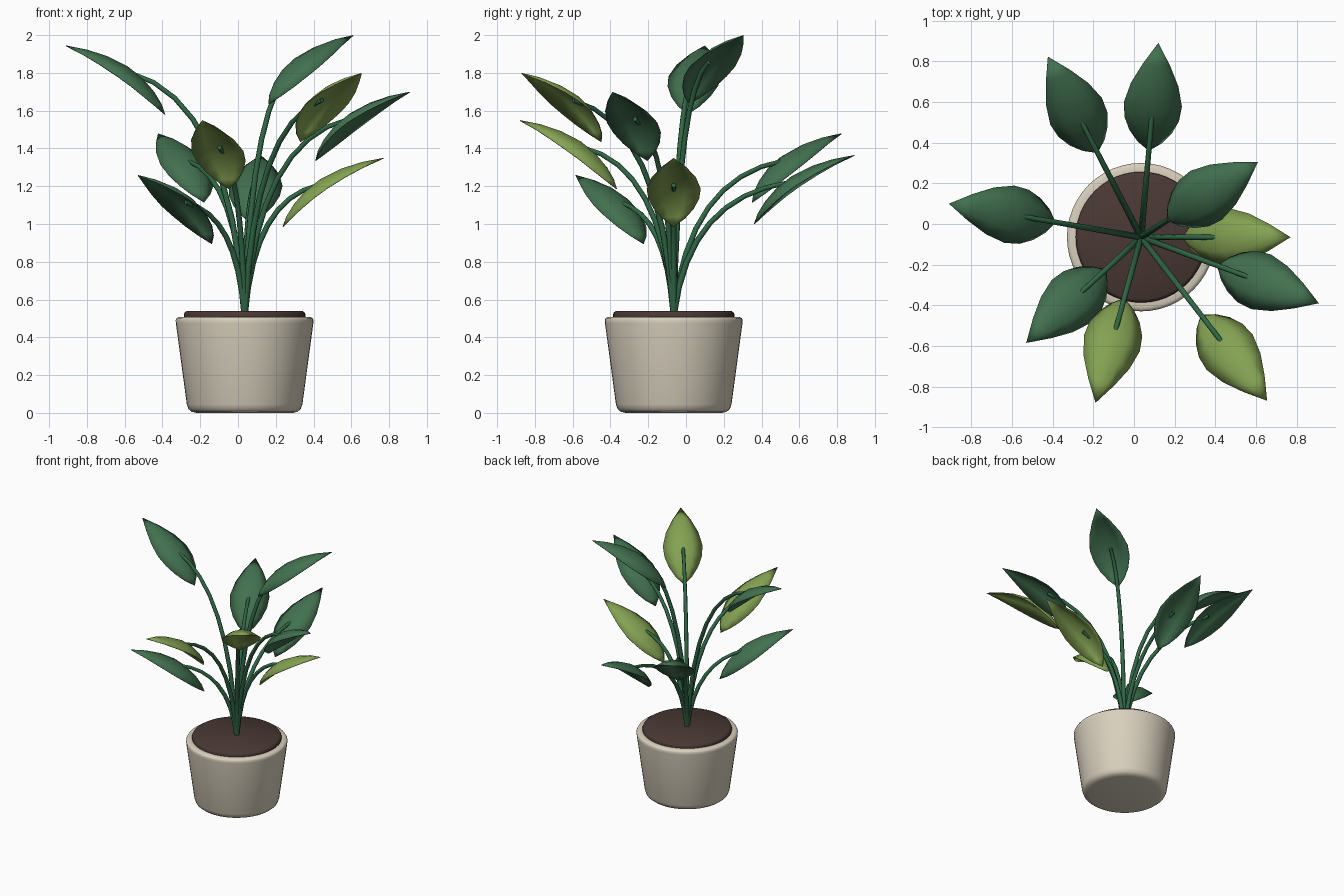
import bpy, bmesh, math
from mathutils import Vector, Matrix

if "Cube" in bpy.data.objects:
    bpy.data.objects.remove(bpy.data.objects["Cube"])

CENTER = Vector((0.035, -0.065, 0))


def material(name, rgb):
    m = bpy.data.materials.new(name)
    m.diffuse_color = (*rgb, 1)
    m.use_nodes = True
    m.node_tree.nodes["Principled BSDF"].inputs["Base Color"].default_value = m.diffuse_color
    return m


CREAM = material("cream_ceramic", (0.69, 0.63, 0.51))
SOIL = material("dark_soil", (0.068, 0.040, 0.034))
GREEN = material("deep_green", (0.055, 0.165, 0.080))
LIME = material("light_green", (0.23, 0.36, 0.085))
STEM = material("stem_green", (0.030, 0.135, 0.060))


def finish(bm, name, mat, angle=40):
    bmesh.ops.remove_doubles(bm, verts=bm.verts, dist=1e-5)
    me = bpy.data.meshes.new(name)
    bm.to_mesh(me)
    bm.free()
    me.materials.append(mat)
    ob = bpy.data.objects.new(name, me)
    bpy.context.collection.objects.link(ob)
    bpy.ops.object.select_all(action='DESELECT')
    ob.select_set(True)
    bpy.context.view_layer.objects.active = ob
    bpy.ops.object.shade_smooth_by_angle(angle=math.radians(angle))
    return ob


def grid_faces(bm, rows, closed=False):
    for a, b in zip(rows, rows[1:]):
        n = len(a)
        for j in range(n if closed else n - 1):
            k = (j + 1) % n
            bm.faces.new((a[j], a[k], b[k], b[j]))


def lathe(name, profile, mat, sides=48):
    bm = bmesh.new()
    rows = []
    for r, z in profile:
        rows.append([bm.verts.new(CENTER + Vector((r * math.cos(t), r * math.sin(t), z)))
                     for t in (2 * math.pi * i / sides for i in range(sides))])
    grid_faces(bm, rows, closed=True)
    bm.faces.new(rows[0][::-1])
    bm.faces.new(rows[-1])
    return finish(bm, name, mat)


# Pot with rounded foot and lip, filled with a raised soil disc
lathe("pot", [(0.255, 0), (0.28, 0.006), (0.297, 0.02), (0.306, 0.045), (0.364, 0.475),
              (0.365, 0.492), (0.36, 0.502), (0.347, 0.508), (0.322, 0.508),
              (0.316, 0.495), (0.31, 0.45)], CREAM)
lathe("soil", [(0.30, 0.46), (0.318, 0.47), (0.322, 0.52), (0.317, 0.532),
               (0.305, 0.54)], SOIL)

# Leaf midrib: outward distance, height, half width
RIB = [(0, 0, 0), (0.02, 0.055, 0.06), (0.06, 0.12, 0.105), (0.12, 0.19, 0.135),
       (0.20, 0.253, 0.143), (0.31, 0.308, 0.117), (0.42, 0.343, 0.067), (0.534, 0.365, 0)]


def make_leaf(name, azimuth, tip_r, tip_z, mat):
    bm = bmesh.new()
    rows = []
    for i, (u, w, half) in enumerate(RIB):
        p, q = RIB[max(i - 1, 0)], RIB[min(i + 1, len(RIB) - 1)]
        normal = Vector((p[1] - q[1], 0, q[0] - p[0])).normalized()
        row = []
        for s in (-1, -0.5, 0, 0.5, 1):
            # blade arches down towards both edges
            co = Vector((u, s * half, w)) - normal * (0.42 * half * s * s)
            row.append(bm.verts.new(co))
        rows.append(row)
    grid_faces(bm, rows)
    bmesh.ops.remove_doubles(bm, verts=bm.verts, dist=1e-5)
    bmesh.ops.recalc_face_normals(bm, faces=bm.faces)
    if sum(f.normal.z for f in bm.faces) < 0:
        bmesh.ops.reverse_faces(bm, faces=bm.faces)
    place = (Matrix.Translation(CENTER) @ Matrix.Rotation(azimuth, 4, 'Z')
             @ Matrix.Translation((tip_r - RIB[-1][0], 0, tip_z - RIB[-1][1])))
    bm.transform(place)
    ob = finish(bm, name, mat)
    mod = ob.modifiers.new("thickness", 'SOLIDIFY')
    mod.thickness = 0.004


def make_stem(name, azimuth, end_r, end_z, steps=8, sides=8):
    # quadratic arch rising from the soil and bending outward under the blade
    z0 = 0.52
    p0 = Vector((0, 0, z0))
    p1 = Vector((0.13 * end_r, 0, z0 + 0.89 * (end_z - z0)))
    p2 = Vector((end_r, 0, end_z))
    bm = bmesh.new()
    rows = []
    for i in range(steps + 1):
        t = i / steps
        c = p0 * (1 - t) ** 2 + p1 * 2 * t * (1 - t) + p2 * t * t
        d = ((p1 - p0) * (1 - t) + (p2 - p1) * t).normalized()
        side = Vector((0, 1, 0))
        up = d.cross(side)
        rad = 0.017 - 0.005 * t
        rows.append([bm.verts.new(c + rad * (side * math.cos(a) + up * math.sin(a)))
                     for a in (2 * math.pi * k / sides for k in range(sides))])
    grid_faces(bm, rows, closed=True)
    bm.faces.new(rows[0][::-1])
    bm.faces.new(rows[-1])
    bmesh.ops.recalc_face_normals(bm, faces=bm.faces)
    bm.transform(Matrix.Translation(CENTER) @ Matrix.Rotation(azimuth, 4, 'Z'))
    finish(bm, name, STEM, 50)


# Each leaf: azimuth in degrees, tip radius, tip height, colour
LEAVES = [(170.1, 0.96, 1.945, GREEN), (117.3, 1.00, 1.48, GREEN), (84.9, 0.96, 1.365, GREEN),
          (32.8, 0.684, 2.0, GREEN), (0, 0.735, 1.35, LIME), (-20.4, 0.933, 1.70, GREEN),
          (-52.4, 1.016, 1.80, LIME), (-105.4, 0.845, 1.55, LIME), (-137.4, 0.768, 1.26, GREEN)]
for n, (deg, r, z, mat) in enumerate(LEAVES, 1):
    az = math.radians(deg)
    make_leaf(f"leaf_{n}", az, r, z, mat)
    make_stem(f"stem_{n}", az, r - 0.345, z - 0.145)
